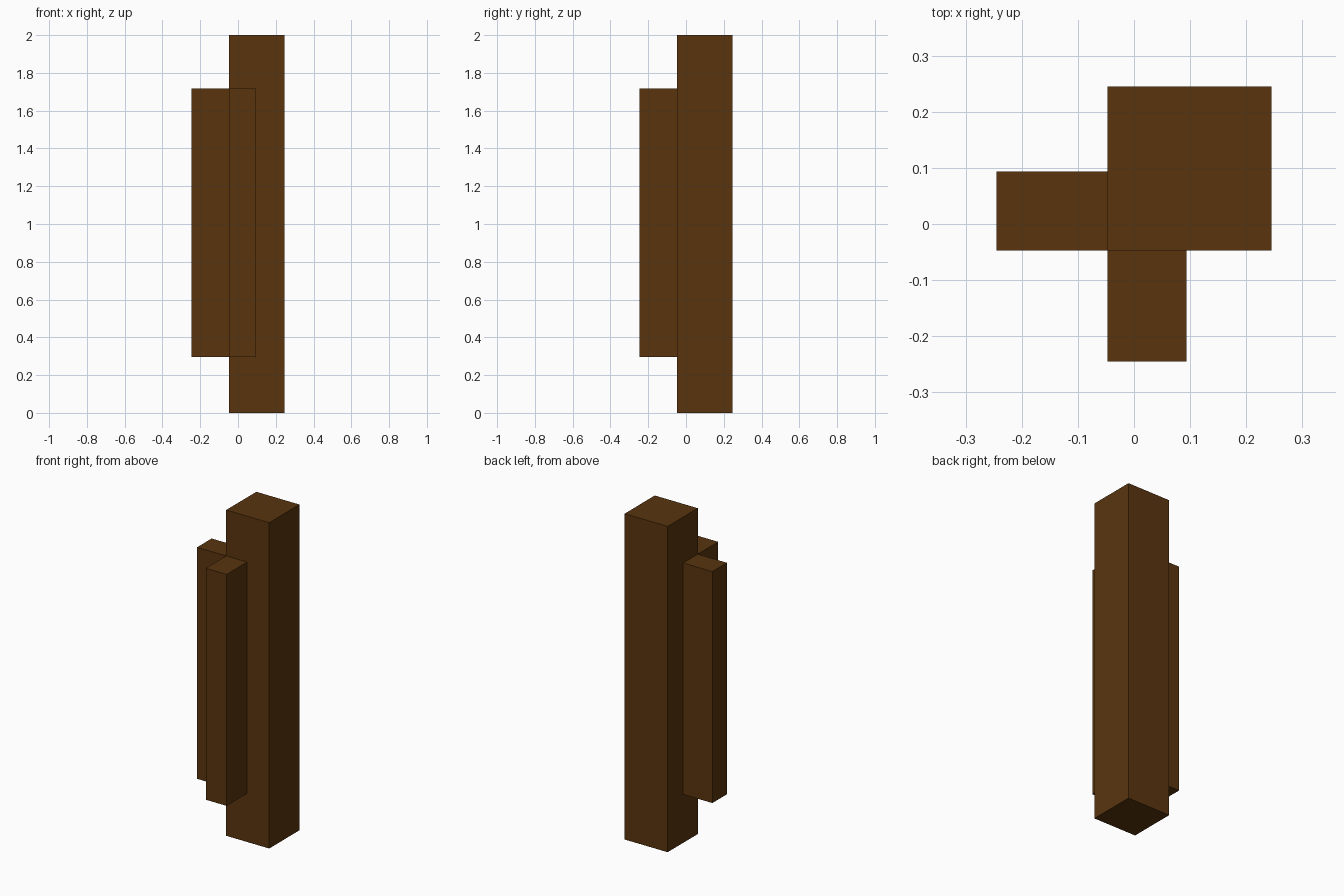
import bpy

if "Cube" in bpy.data.objects:
    bpy.data.objects.remove(bpy.data.objects["Cube"])

wood = bpy.data.materials.new("dark_brown_wood")
wood.diffuse_color = (0.100, 0.035, 0.0045, 1.0)
wood.use_nodes = True
wood.node_tree.nodes["Principled BSDF"].inputs["Base Color"].default_value = wood.diffuse_color


def box(name, lo, hi):
    """Axis-aligned box between two corners."""
    centre = [(a + b) / 2 for a, b in zip(lo, hi)]
    bpy.ops.mesh.primitive_cube_add(size=1, location=centre)
    ob = bpy.context.object
    ob.name = name
    ob.scale = [b - a for a, b in zip(lo, hi)]
    bpy.ops.object.transform_apply(location=False, rotation=False, scale=True)
    ob.data.materials.append(wood)
    return ob


INNER, OUTER = -0.047, 0.245    # post sides
STRIP = 0.094                   # far edge of each side strip
LOW, HIGH = 0.297, 1.718        # strip ends

# Tall square post
box("corner_post", (INNER, INNER, 0), (OUTER, OUTER, 2))

# Shorter strips on the left and front faces of the post
box("left_strip", (-OUTER, INNER, LOW), (INNER, STRIP, HIGH))
box("front_strip", (INNER, -OUTER, LOW), (STRIP, INNER, HIGH))
